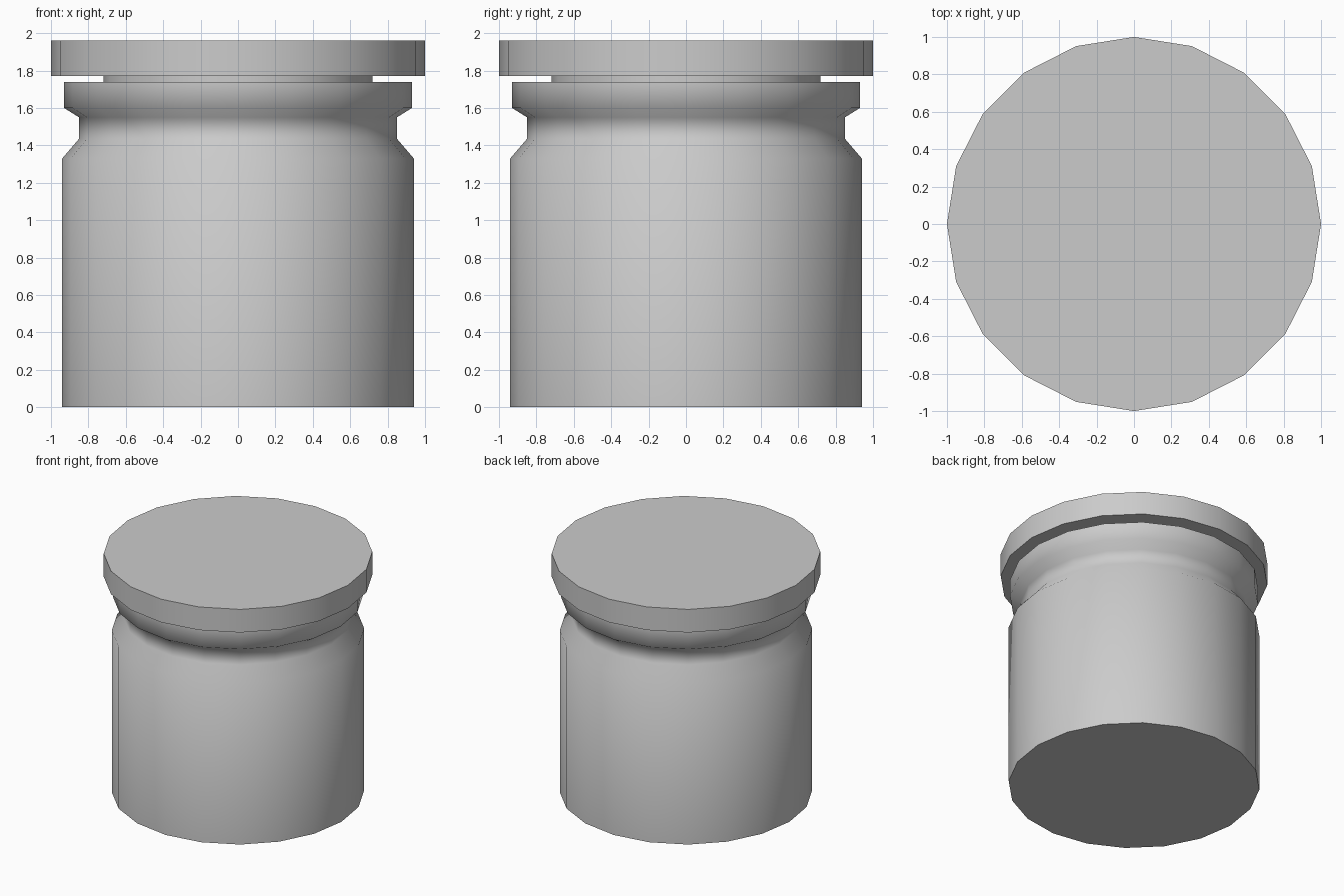
import bpy, bmesh
from math import cos, sin, pi, radians

if "Cube" in bpy.data.objects:
    bpy.data.objects.remove(bpy.data.objects["Cube"])

SIDES = 20


def lathe(name, profile):
    """Spin an (r, z) profile about z; both ends are closed with flat caps."""
    bm = bmesh.new()
    rings = [[bm.verts.new((r * cos(2 * pi * i / SIDES), r * sin(2 * pi * i / SIDES), z))
              for i in range(SIDES)] for r, z in profile]
    for a, b in zip(rings, rings[1:]):
        for i in range(SIDES):
            j = (i + 1) % SIDES
            bm.faces.new((a[i], a[j], b[j], b[i]))
    bm.faces.new(rings[0][::-1])
    bm.faces.new(rings[-1])
    bmesh.ops.recalc_face_normals(bm, faces=bm.faces)
    mesh = bpy.data.meshes.new(name)
    bm.to_mesh(mesh)
    bm.free()
    obj = bpy.data.objects.new(name, mesh)
    bpy.context.collection.objects.link(obj)
    bpy.ops.object.select_all(action='DESELECT')
    obj.select_set(True)
    bpy.context.view_layer.objects.active = obj
    bpy.ops.object.shade_smooth_by_angle(angle=radians(65))
    return obj


# Hollow jar: base, wall, pinched neck, rim, then the inner wall and floor
lathe("jar_body", [(0.94, 0), (0.94, 1.33), (0.85, 1.435), (0.85, 1.55),
                   (0.93, 1.60), (0.93, 1.74), (0.74, 1.74), (0.74, 0.08)])

# Lid: narrow plug sitting in the opening, with a wide flat disc on top
lathe("lid", [(0.72, 1.55), (0.72, 1.77), (1.0, 1.77), (1.0, 1.96)])
